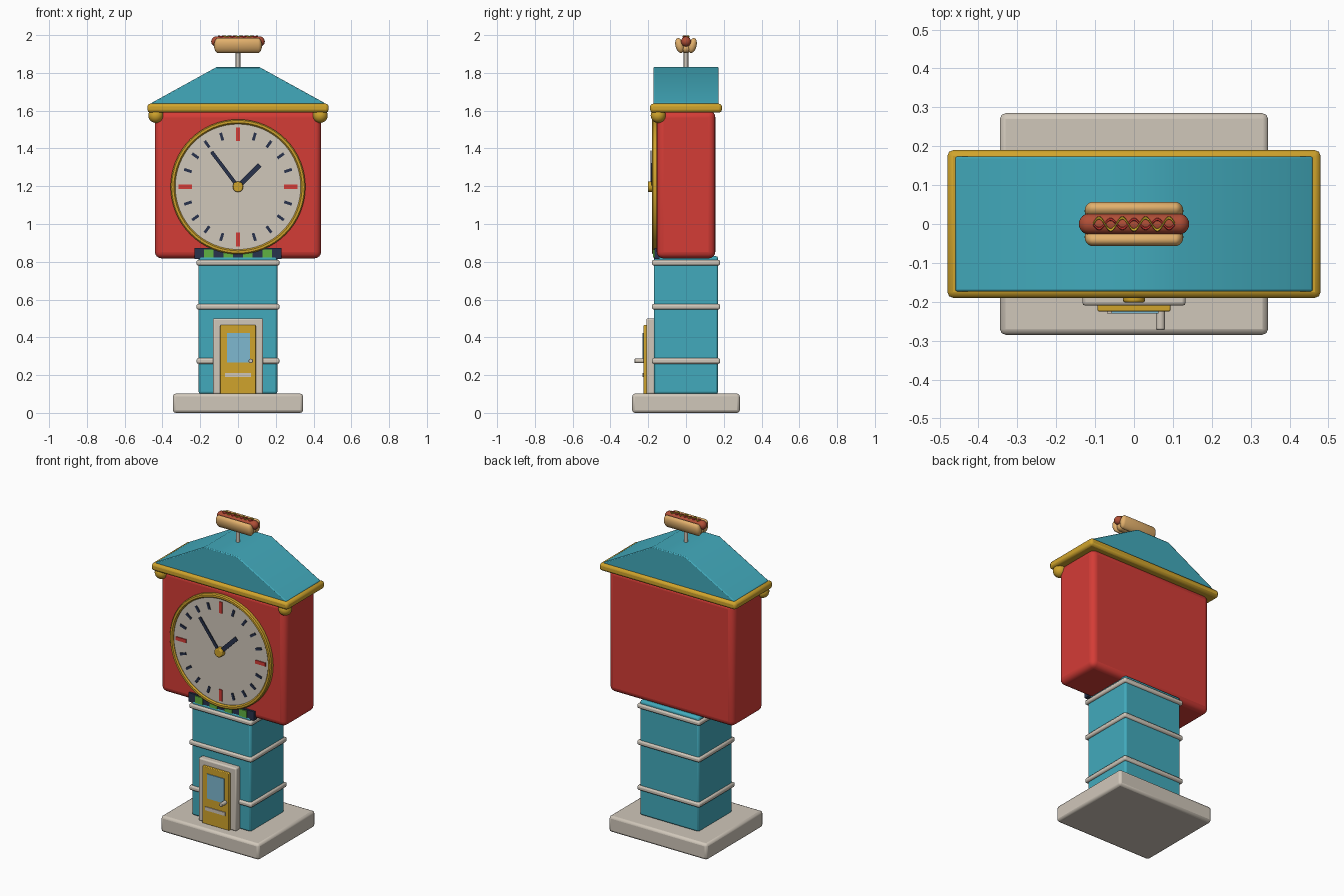
import bpy, bmesh, math
from mathutils import Matrix, Vector

if "Cube" in bpy.data.objects:
    bpy.data.objects.remove(bpy.data.objects["Cube"])


def mat(name, r, g, b):
    m = bpy.data.materials.new(name)
    lin = [((c / 255 + 0.055) / 1.055) ** 2.4 for c in (r, g, b)]
    m.diffuse_color = (*lin, 1)
    m.use_nodes = True
    m.node_tree.nodes["Principled BSDF"].inputs["Base Color"].default_value = m.diffuse_color
    return m


TEAL = mat("teal", 66, 170, 188)
RED = mat("red", 212, 60, 54)
GOLD = mat("gold", 208, 164, 44)
CREAM = mat("cream", 208, 199, 186)
NAVY = mat("navy", 40, 50, 76)
GREEN = mat("green", 96, 178, 66)
GLASS = mat("glass_blue", 126, 184, 208)
BUN = mat("bun_tan", 226, 176, 108)
SAUSAGE = mat("sausage_brown", 176, 78, 54)
MUSTARD = mat("mustard_yellow", 214, 180, 44)


def finish(name, bm, material, bevel=0.0, segments=2, angle=35):
    """Turn a bmesh into a named object with bevelled, angle-smoothed edges."""
    bmesh.ops.recalc_face_normals(bm, faces=bm.faces)
    me = bpy.data.meshes.new(name)
    bm.to_mesh(me)
    bm.free()
    me.materials.append(material)
    ob = bpy.data.objects.new(name, me)
    bpy.context.collection.objects.link(ob)
    if bevel:
        mod = ob.modifiers.new("Bevel", 'BEVEL')
        mod.width, mod.segments = bevel, segments
        mod.limit_method, mod.angle_limit = 'ANGLE', math.radians(40)
    bpy.ops.object.select_all(action='DESELECT')
    ob.select_set(True)
    bpy.context.view_layer.objects.active = ob
    bpy.ops.object.shade_smooth_by_angle(angle=math.radians(angle))
    return ob


def box(name, x, y, z, material, bevel=0.0, segments=2, spin=None):
    """Box from (min, max) ranges; spin is an optional final transform."""
    bm = bmesh.new()
    bmesh.ops.create_cube(bm, size=1)
    for v in bm.verts:
        v.co = [(a + b) / 2 + c * (b - a) for (a, b), c in zip((x, y, z), v.co)]
    if spin:
        bm.transform(spin)
    return finish(name, bm, material, bevel, segments)


def rod(name, start, end, r, material, sides=20, bevel=0.0):
    a, b = Vector(start), Vector(end)
    bm = bmesh.new()
    bmesh.ops.create_cone(bm, cap_ends=True, segments=sides, radius1=r, radius2=r,
                          depth=(b - a).length)
    turn = (b - a).to_track_quat('Z', 'Y').to_matrix().to_4x4()
    bm.transform(Matrix.Translation((a + b) / 2) @ turn)
    return finish(name, bm, material, bevel)


def capsule(name, loc, half, ry, rz, material, tilt=0.0):
    """Capsule along x: a sphere split at its middle and stretched."""
    bm = bmesh.new()
    bmesh.ops.create_uvsphere(bm, u_segments=20, v_segments=11, radius=1)
    bm.transform(Matrix.Rotation(math.pi / 2, 4, 'Y'))
    r = min(ry, rz)
    for v in bm.verts:
        v.co = (v.co.x * r + math.copysign(half - r, v.co.x), v.co.y * ry, v.co.z * rz)
    bm.transform(Matrix.Translation(loc) @ Matrix.Rotation(tilt, 4, 'X'))
    return finish(name, bm, material, angle=60)


def sauce(name, z, amp, phase, r, material):
    """Wavy tube squeezed along the sausage."""
    n, sides = 48, 6
    bm = bmesh.new()
    rings = []
    for i in range(n + 1):
        x = -0.105 + 0.21 * i / n
        y = amp * math.sin(phase + i / n * 7 * math.pi)
        rings.append([bm.verts.new((x, y + r * math.cos(a), z - 9 * y * y + r * math.sin(a)))
                      for a in (2 * math.pi * k / sides for k in range(sides))])
    for p, q in zip(rings, rings[1:]):
        for k in range(sides):
            j = (k + 1) % sides
            bm.faces.new((p[k], p[j], q[j], q[k]))
    bm.faces.new(rings[0])
    bm.faces.new(rings[-1])
    return finish(name, bm, material, angle=60)


# Plinth, shaft and its trim bands
box("base", (-.345, .345), (-.285, .285), (0, .102), CREAM, .015)
box("shaft", (-.208, .208), (-.17, .17), (.10, .83), TEAL, .012)
for i, z in enumerate((.275, .562, .795)):
    box(f"shaft_band_{i}", (-.22, .22), (-.181, .181), (z - .015, z + .015), CREAM, .01)

# Clock housing, cornice and roof
box("clock_housing", (-.44, .44), (-.155, .155), (.818, 1.6), RED, .035, 4)
box("cornice", (-.48, .48), (-.19, .19), (1.59, 1.637), GOLD, .015)
for s in (-1, 1):
    bm = bmesh.new()
    bmesh.ops.create_uvsphere(bm, u_segments=20, v_segments=12, radius=.04)
    bm.transform(Matrix.Translation((s * .435, -.147, 1.575)))
    finish("cornice_ball", bm, GOLD, angle=60)

bm = bmesh.new()
outline = ((-.46, 1.63), (.46, 1.63), (.46, 1.64), (.115, 1.83), (-.115, 1.83), (-.46, 1.64))
front = bm.faces.new([bm.verts.new((x, -.173, z)) for x, z in outline])
ext = bmesh.ops.extrude_face_region(bm, geom=[front])
for v in ext["geom"]:
    if isinstance(v, bmesh.types.BMVert):
        v.co.y = .173
finish("roof", bm, TEAL, .006, 2)

# Clock dial with raised rim
CZ = 1.197
rod("dial", (0, -.15, CZ), (0, -.170, CZ), .34, CREAM, 64)
bm = bmesh.new()
profile = ((.357, -.15), (.357, -.174), (.351, -.181), (.339, -.181), (.332, -.173), (.332, -.15))
loop = [bm.verts.new((r, y, CZ)) for r, y in profile]
edges = [bm.edges.new((loop[i], loop[(i + 1) % 6])) for i in range(6)]
bmesh.ops.spin(bm, geom=loop + edges, cent=(0, 0, CZ), axis=(0, 1, 0),
               angle=2 * math.pi, steps=64)
bmesh.ops.remove_doubles(bm, verts=bm.verts, dist=1e-4)
finish("dial_rim", bm, GOLD)


def dial_bar(name, angle, r0, r1, width, y, material):
    """Bar on the dial, angle clockwise from the top."""
    m = Matrix.Translation((0, 0, CZ)) @ Matrix.Rotation(math.radians(angle), 4, 'Y')
    box(name, (-width / 2, width / 2), y, (r0, r1), material, spin=m)


for i in range(20):
    if i % 5 == 0:
        dial_bar("quarter_mark", i * 18, .243, .315, .022, (-.176, -.168), RED)
    else:
        dial_bar("small_mark", i * 18, .258, .3, .015, (-.176, -.168), NAVY)
dial_bar("long_hand", -37, 0, .232, .019, (-.189, -.183), NAVY)
dial_bar("short_hand", 45, 0, .163, .027, (-.183, -.177), NAVY)
rod("hand_hub", (0, -.165, CZ), (0, -.202, CZ), .028, GOLD, 24, .005)

# Navy strip with green tiles under the dial
box("sign_strip", (-.23, .23), (-.168, -.14), (.815, .872), NAVY)
for x in (-.155, -.052, .052, .155):
    box("sign_tile", (x - .026, x + .026), (-.174, -.166), (.822, .866), GREEN)

# Door
box("door_frame", (-.133, .133), (-.21, -.165), (.10, .5), CREAM, .008)
box("door", (-.094, .094), (-.225, -.2), (.10, .465), GOLD, .004)
box("door_window", (-.058, .063), (-.23, -.222), (.268, .424), GLASS)
box("door_slot", (-.07, .07), (-.23, -.222), (.19, .212), CREAM)
rod("door_handle", (.068, -.22, .275), (.068, -.272, .275), .012, CREAM, 16, .003)

# Hot dog on its pole
rod("pole", (0, 0, 1.82), (0, 0, 1.92), .012, CREAM, 16)
capsule("bun_bottom", (0, 0, 1.931), .12, .03, .026, BUN)
for s in (-1, 1):
    capsule("bun_side", (0, s * .034, 1.945), .127, .022, .041, BUN, -s * .25)
capsule("sausage", (0, 0, 1.966), .142, .027, .027, SAUSAGE)
sauce("ketchup", 1.992, .012, math.pi, .004, RED)
sauce("mustard", 1.995, .016, 0, .004, MUSTARD)
